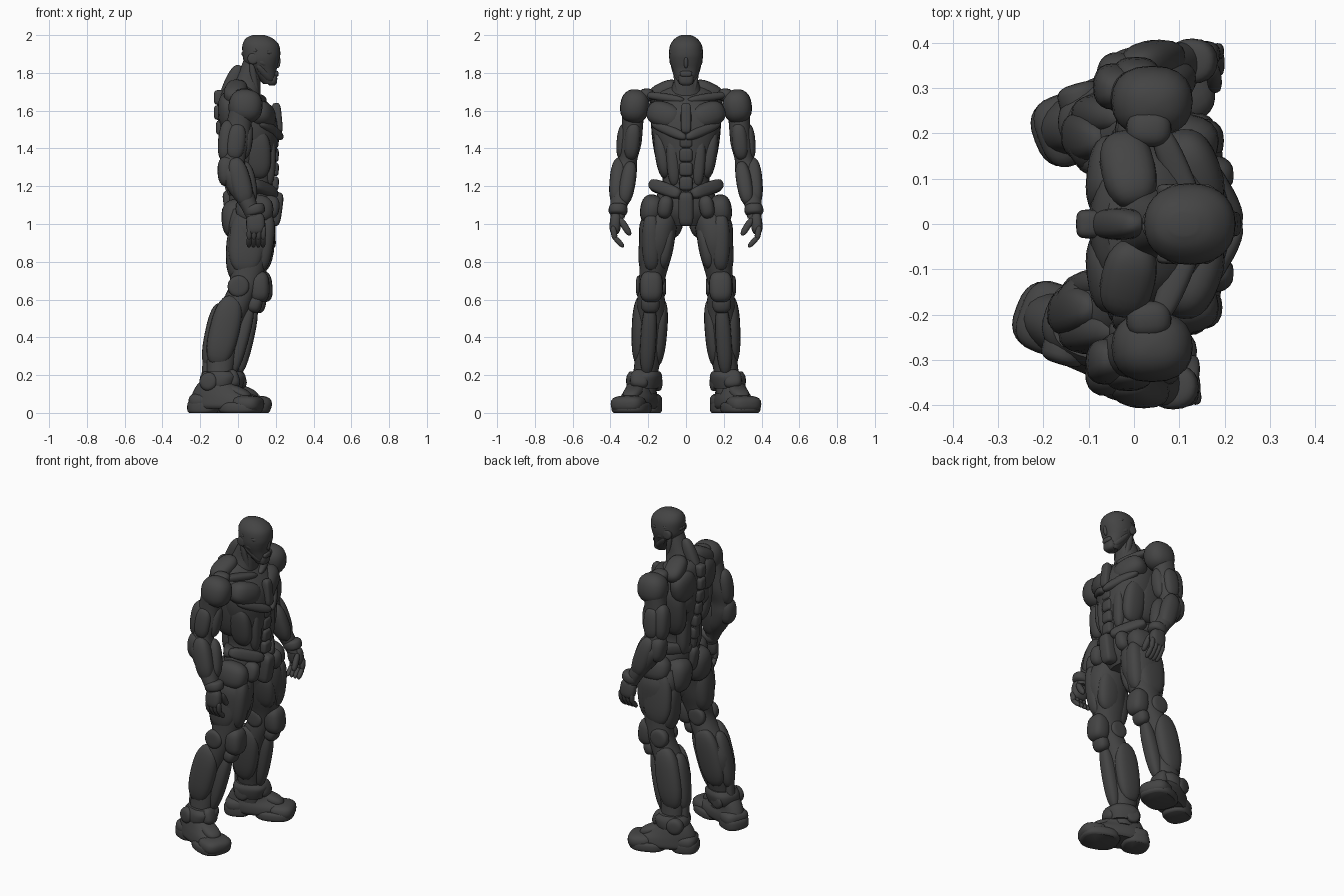
import bpy, math
from mathutils import Vector

mat = bpy.data.materials.new("dark grey")
mat.diffuse_color = (0.058, 0.058, 0.058, 1)

# slight stride: left limbs sit a little further forward than right ones
LEAN = {None: lambda z: 0.0,
        "leg": lambda z: 0.02 * max(0, 1.05 - z),
        "arm": lambda z: 0.036 * max(0, 1.65 - z)}


def emit(name, verts, faces, pair=True, lean=None):
    for s in ((1, -1) if pair else (1,)):
        vs = [(v[0] + (s * LEAN[lean](v[2]) if pair else 0), s * v[1], max(v[2], 0)) for v in verts]
        fs = faces if s == 1 else [tuple(reversed(f)) for f in faces]
        me = bpy.data.meshes.new(name)
        me.from_pydata(vs, [], fs)
        me.materials.append(mat)
        ob = bpy.data.objects.new(name + ("" if not pair else "_left" if s == 1 else "_right"), me)
        bpy.context.collection.objects.link(ob)
        for o in bpy.context.selected_objects:
            o.select_set(False)
        ob.select_set(True)
        bpy.context.view_layer.objects.active = ob
        bpy.ops.object.shade_smooth_by_angle(angle=math.radians(40))


def spow(c, p):
    return math.copysign(abs(c) ** p, c)


def skin(rings):
    n = len(rings[0])
    verts = [v for r in rings for v in r]
    faces = [(i * n + j, i * n + (j + 1) % n, (i + 1) * n + (j + 1) % n, (i + 1) * n + j)
             for i in range(len(rings) - 1) for j in range(n)]
    faces += [tuple(reversed(range(n))), tuple(range(len(verts) - n, len(verts)))]
    return verts, faces


def loft(name, secs, pair=True, lean=None, p=0.9, rot=0, n=28):
    """Stack of smooth horizontal rings, sections (z, x, y, rx, ry)."""
    S = [Vector(s) for s in sorted(secs)]
    fine = []
    for i in range(len(S) - 1):
        a, b, c, d = S[max(i - 1, 0)], S[i], S[i + 1], S[min(i + 2, len(S) - 1)]
        for k in range(4):
            t = k / 4
            fine.append(0.5 * (2 * b + (c - a) * t + (2 * a - 5 * b + 4 * c - d) * t * t
                               + (3 * b - a - 3 * c + d) * t ** 3))
    fine.append(S[-1])
    ca, sa = math.cos(rot), math.sin(rot)
    rings = []
    for z, x, y, rx, ry in fine:
        ring = []
        for j in range(n):
            t = 2 * math.pi * j / n
            u, v = rx * spow(math.cos(t), p), ry * spow(math.sin(t), p)
            ring.append((x + u * ca - v * sa, y + u * sa + v * ca, z))
        rings.append(ring)
    emit(name, *skin(rings), pair, lean)


def blob(name, a, b, w, d, pair=True, lean=None, p=0.8, q=None, n=20, m=12):
    """Rounded plate from a to b; w half width, d half depth (frontwards); p, q squareness."""
    a, b, q = Vector(a), Vector(b), q or p
    Z = (b - a).normalized()
    ref = Vector((1, 0, 0)) if abs(Z.x) < 0.85 else Vector((0, 0, 1))
    X = (ref - Z * ref.dot(Z)).normalized()
    Y = Z.cross(X)
    c, h = (a + b) / 2, (b - a).length / 2
    rings = []
    for i in range(m + 1):
        f = -math.pi / 2 + math.pi * (0.02 + 0.96 * i / m)
        r, l = spow(math.cos(f), p), spow(math.sin(f), p)
        rings.append([tuple(c + Z * (h * l) + X * (d * r * spow(math.cos(2 * math.pi * j / n), q))
                            + Y * (w * r * spow(math.sin(2 * math.pi * j / n), q))) for j in range(n)])
    emit(name, *skin(rings), pair, lean)


# ---- head and neck
loft("skull", [(2.0, .11, 0, .03, .025), (1.985, .112, 0, .068, .055), (1.95, .12, 0, .096, .083),
               (1.9, .124, 0, .1, .09), (1.86, .124, 0, .092, .086), (1.82, .135, 0, .07, .072),
               (1.78, .15, 0, .052, .056), (1.74, .165, 0, .03, .035)], pair=False, p=.9)
blob("brow", (.212, .008, 1.892), (.15, .085, 1.91), .014, .02)
blob("cheek", (.195, .035, 1.835), (.11, .078, 1.865), .02, .022)
blob("nose", (.215, 0, 1.885), (.208, 0, 1.825), .011, .013, pair=False)
blob("jaw", (.18, .025, 1.755), (.10, .068, 1.85), .022, .02)
blob("chin", (.18, 0, 1.805), (.18, 0, 1.732), .04, .028, pair=False, p=.7)
blob("mouth_plate", (.2, -.033, 1.795), (.2, .033, 1.795), .016, .015, pair=False, p=.7)
blob("temple_disc", (.08, .06, 1.875), (.08, .088, 1.875), .03, .03, p=.6, q=1)
blob("crown_rim", (.02, .0, 1.9), (.1, .087, 1.92), .015, .015)
loft("neck", [(1.88, .08, 0, .045, .05), (1.8, .062, 0, .06, .06), (1.74, .045, 0, .075, .07),
              (1.66, .02, 0, .1, .1)], pair=False)
blob("neck_cord", (.07, .06, 1.86), (.1, .03, 1.66), .018, .018)
blob("nape", (.01, 0, 1.84), (-.08, 0, 1.64), .035, .04, pair=False)

# ---- torso
loft("torso", [(1.73, .0, 0, .06, .09), (1.69, .01, 0, .1, .15), (1.6, .045, 0, .145, .18),
               (1.5, .06, 0, .152, .183), (1.4, .065, 0, .142, .16), (1.3, .075, 0, .122, .13),
               (1.22, .075, 0, .11, .125), (1.15, .07, 0, .118, .155), (1.06, .07, 0, .11, .15),
               (.99, .07, 0, .07, .09)], pair=False)
blob("pectoral", (.155, .02, 1.545), (.09, .2, 1.605), .07, .07)
blob("lower_pectoral", (.232, .0, 1.455), (.12, .18, 1.535), .028, .03)
blob("collar_bar", (.14, .01, 1.655), (.05, .22, 1.685), .022, .03)
blob("trapezius", (.005, .04, 1.74), (-.03, .2, 1.66), .05, .06)
blob("shoulder_blade", (-.065, .02, 1.62), (-.045, .19, 1.575), .095, .05)
blob("lower_blade", (-.06, .01, 1.46), (-.03, .17, 1.5), .06, .04)
blob("lat", (0, .15, 1.6), (.015, .105, 1.28), .05, .09)
blob("rib_side", (.1, .145, 1.5), (.11, .105, 1.24), .04, .07)
blob("lower_back", (-.02, .05, 1.42), (-.02, .06, 1.14), .045, .04)
blob("sternum", (.2, 0, 1.64), (.215, 0, 1.48), .028, .025, pair=False, p=.5)
for i in range(4):
    z = 1.44 - i * .075
    blob("abdomen_plate_%d" % i, (.18, 0, z + .037), (.178, 0, z - .037), .036, .037, pair=False, p=.45)
blob("abdomen_side", (.17, .075, 1.46), (.16, .06, 1.2), .035, .035)
blob("spine_plate", (-.095, 0, 1.7), (-.045, 0, 1.16), .022, .026, pair=False, p=.5)
for i in range(6):
    z = 1.67 - i * .08
    x = -.098 + .011 * max(0, i - 1)
    blob("spine_%d" % i, (x, 0, z + .039), (x, 0, z - .039), .032, .03, pair=False, p=.55)

# ---- pelvis
blob("belt_front", (.2, .03, 1.155), (.07, .19, 1.215), .035, .035, p=.65)
blob("belt_back", (-.04, .0, 1.17), (.06, .185, 1.2), .035, .035, p=.65)
blob("crotch_plate", (.205, 0, 1.17), (.18, 0, .99), .04, .042, pair=False, p=.5)
blob("hip_pod", (.09, .17, 1.155), (.085, .195, 1.0), .06, .1)
blob("hip_front", (.175, .1, 1.15), (.165, .12, 1.03), .04, .05)
blob("glute", (-.015, .085, 1.13), (-.0, .11, .92), .085, .08)
blob("tail_plate", (-.05, 0, 1.18), (-.02, 0, 1.02), .035, .04, pair=False, p=.6)

# ---- arms
loft("arm", [(1.62, .02, .28, .06, .06), (1.5, .005, .285, .068, .056), (1.42, -.005, .295, .072, .058),
             (1.34, -.015, .31, .064, .052), (1.27, -.01, .325, .072, .064), (1.18, .03, .335, .066, .06),
             (1.1, .075, .355, .048, .046), (1.03, .11, .362, .042, .036)], lean="arm")
blob("shoulder_cap", (.045, .26, 1.712), (.035, .283, 1.535), .077, .09, p=.85)
blob("shoulder_strap", (.03, .17, 1.685), (.035, .25, 1.68), .035, .05)
blob("biceps", (.05, .275, 1.54), (.03, .295, 1.34), .042, .045, lean="arm")
blob("triceps", (-.045, .295, 1.55), (-.055, .312, 1.33), .05, .048, lean="arm")
blob("outer_arm_plate", (.005, .325, 1.53), (-.01, .34, 1.34), .035, .05, lean="arm")
blob("elbow", (-.05, .32, 1.36), (-.04, .33, 1.2), .055, .05, lean="arm")
blob("forearm_outer", (-.01, .35, 1.35), (.065, .37, 1.1), .045, .055, lean="arm")
blob("forearm_inner", (.035, .29, 1.33), (.085, .33, 1.1), .042, .052, lean="arm")
blob("wrist_cuff", (.1, .358, 1.105), (.115, .361, 1.045), .05, .056, lean="arm", p=.6, q=.9)
blob("palm", (.113, .37, 1.06), (.12, .378, .945), .03, .05, lean="arm", p=.7)
for i in range(4):
    x = .085 + i * .025
    blob("finger_%d" % i, (x, .388, .99), (x, .375, .915), .016, .014, lean="arm", n=12, m=8)
    blob("fingertip_%d" % i, (x, .384, .935), (x, .33, .878), .014, .0135, lean="arm", n=12, m=8)
blob("thumb", (.15, .35, 1.03), (.155, .295, .94), .018, .017, lean="arm", n=12, m=8)

# ---- legs
loft("leg", [(1.08, .06, .12, .1, .085), (1.0, .07, .145, .12, .1), (.9, .075, .155, .115, .092),
             (.8, .06, .165, .1, .08), (.72, .05, .178, .085, .07), (.66, .035, .185, .078, .068),
             (.58, .0, .185, .082, .075), (.48, -.05, .185, .095, .082), (.4, -.068, .188, .095, .08),
             (.3, -.075, .2, .082, .07), (.2, -.08, .215, .07, .065), (.1, -.085, .225, .07, .065)],
     lean="leg")
blob("thigh_outer", (.06, .195, 1.08), (.04, .222, .74), .04, .095, lean="leg")
blob("thigh_front", (.155, .185, 1.06), (.12, .182, .75), .05, .055, lean="leg")
blob("thigh_inner", (.11, .085, 1.0), (.09, .13, .76), .042, .075, lean="leg")
blob("hamstring", (.0, .15, 1.0), (.0, .17, .7), .07, .06, lean="leg")
blob("knee_pad", (.115, .183, .75), (.125, .185, .585), .062, .055, lean="leg", p=.7)
blob("knee_lower", (.11, .188, .62), (.085, .19, .53), .05, .04, lean="leg")
blob("knee_disc_outer", (.01, .21, .67), (.01, .265, .67), .058, .058, lean="leg", p=.55, q=1)
blob("knee_disc_inner", (.02, .105, .67), (.02, .15, .67), .055, .055, lean="leg", p=.55, q=1)
blob("shin", (.075, .188, .58), (-.02, .21, .2), .042, .042, lean="leg")
blob("calf_outer", (-.02, .235, .62), (-.1, .245, .25), .048, .08, lean="leg")
blob("calf_inner", (-.02, .125, .6), (-.09, .155, .25), .04, .08, lean="leg")
blob("calf_back", (-.085, .185, .58), (-.145, .2, .24), .055, .05, lean="leg")
blob("heel_cord", (-.14, .2, .34), (-.15, .205, .1), .03, .03, lean="leg")

# ---- feet, splayed outwards
R = math.radians(21)
loft("ankle_cuff", [(.13, -.085, .225, .085, .08), (.16, -.085, .223, .097, .088),
                    (.195, -.08, .22, .1, .088), (.22, -.08, .218, .08, .076)], lean="leg", p=.8, rot=R)
blob("ankle_disc_outer", (-.125, .24, .165), (-.145, .31, .165), .05, .05, lean="leg", p=.6, q=1)
blob("ankle_disc_inner", (-.09, .13, .16), (-.1, .17, .16), .045, .045, lean="leg", p=.6, q=1)
blob("ankle_front", (-.03, .24, .225), (.0, .25, .13), .05, .04, lean="leg", p=.7)
loft("front_sole", [(0, .035, .288, .1, .088), (.012, .035, .288, .112, .097), (.04, .035, .288, .112, .096),
                    (.055, .035, .288, .1, .085)], lean="leg", p=.75, rot=R)
loft("heel_sole", [(0, -.165, .21, .068, .07), (.012, -.165, .21, .078, .078), (.05, -.165, .21, .078, .078),
                   (.07, -.165, .21, .065, .068)], lean="leg", p=.75, rot=R)
loft("boot", [(.022, -.05, .255, .17, .075), (.04, -.05, .255, .185, .085), (.075, -.06, .25, .175, .083),
              (.11, -.085, .243, .14, .074), (.15, -.095, .235, .105, .068), (.18, -.09, .23, .08, .06)],
     lean="leg", p=.9, rot=R)
blob("toe_cap", (.0, .275, .05), (.145, .335, .045), .09, .045, lean="leg", p=.7)
blob("heel_block", (-.23, .185, .06), (-.11, .23, .065), .08, .045, lean="leg", p=.7)
blob("instep", (-.06, .25, .14), (.085, .305, .08), .05, .032, lean="leg")
